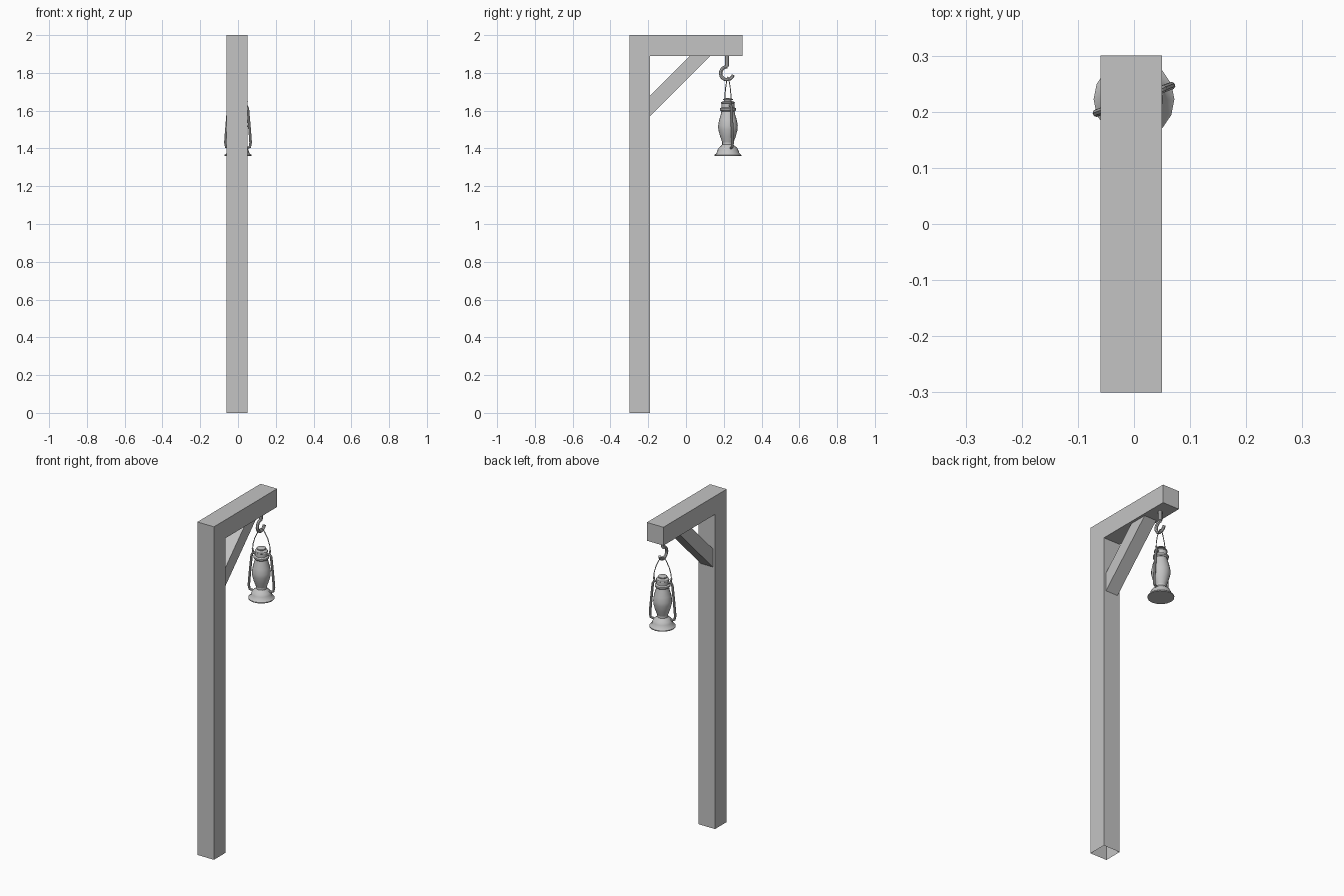
import bpy, bmesh, math
from mathutils import Vector

cube = bpy.data.objects.get("Cube")
if cube:
    bpy.data.objects.remove(cube, do_unlink=True)

grey = bpy.data.materials.new("plain_grey")
grey.use_nodes = True
grey.diffuse_color = (0.55, 0.55, 0.55, 1)
grey.node_tree.nodes["Principled BSDF"].inputs["Base Color"].default_value = (0.55, 0.55, 0.55, 1)

LANTERN = Vector((0, 0.222, 0))
TURN = math.radians(20)


def finish(name, bm, smooth=False):
    bmesh.ops.recalc_face_normals(bm, faces=bm.faces)
    mesh = bpy.data.meshes.new(name)
    bm.to_mesh(mesh)
    bm.free()
    mesh.materials.append(grey)
    ob = bpy.data.objects.new(name, mesh)
    bpy.context.collection.objects.link(ob)
    if smooth:
        bpy.ops.object.select_all(action='DESELECT')
        ob.select_set(True)
        bpy.context.view_layer.objects.active = ob
        bpy.ops.object.shade_smooth_by_angle(angle=math.radians(40))
    return ob


def slab(name, outline, x0, x1, open_bottom=False):
    """Extrude a (y, z) outline along x."""
    bm = bmesh.new()
    face = bm.faces.new([bm.verts.new((x0, y, z)) for y, z in outline])
    moved = bmesh.ops.extrude_face_region(bm, geom=[face], use_keep_orig=True)["geom"]
    verts = [v for v in moved if isinstance(v, bmesh.types.BMVert)]
    bmesh.ops.translate(bm, verts=verts, vec=(x1 - x0, 0, 0))
    bmesh.ops.recalc_face_normals(bm, faces=bm.faces)
    if open_bottom:
        low = [f for f in bm.faces if all(v.co.z < 0.001 for v in f.verts)]
        bmesh.ops.delete(bm, geom=low, context='FACES_ONLY')
    return finish(name, bm)


def lathe(name, profile, sides=16):
    """Turn a (radius, z) profile about the lantern axis and cap its ends."""
    bm = bmesh.new()
    rings = []
    for r, z in profile:
        angles = [2 * math.pi * i / sides for i in range(sides)]
        rings.append([bm.verts.new(LANTERN + Vector((r * math.cos(a), r * math.sin(a), z)))
                      for a in angles])
    for low, high in zip(rings, rings[1:]):
        for i in range(sides):
            j = (i + 1) % sides
            bm.faces.new((low[i], low[j], high[j], high[i]))
    bm.faces.new(rings[0])
    bm.faces.new(rings[-1])
    return finish(name, bm, True)


def tube(name, points, radius, sides=8):
    """Sweep a round section along a path."""
    bm = bmesh.new()
    pts = [Vector(p) for p in points]
    rings = []
    side = None
    for i, p in enumerate(pts):
        along = (pts[min(i + 1, len(pts) - 1)] - pts[max(i - 1, 0)]).normalized()
        if side is None:
            side = along.orthogonal()
        side = (side - along * side.dot(along)).normalized()
        other = along.cross(side)
        rings.append([bm.verts.new(p + radius * (side * math.cos(a) + other * math.sin(a)))
                      for a in (2 * math.pi * k / sides for k in range(sides))])
    for low, high in zip(rings, rings[1:]):
        for i in range(sides):
            j = (i + 1) % sides
            bm.faces.new((low[i], low[j], high[j], high[i]))
    bm.faces.new(rings[0])
    bm.faces.new(rings[-1])
    return finish(name, bm, True)


def frame_point(r, z):
    """Point in the turned plane of the lantern frame."""
    return LANTERN + Vector((r * math.cos(TURN), r * math.sin(TURN), z))


# Post and arm in one piece, hollow at the foot
slab("post_and_arm", [(-0.3, 0), (-0.19, 0), (-0.19, 1.89), (0.3, 1.89), (0.3, 2), (-0.3, 2)],
     -0.06, 0.05, open_bottom=True)

# Diagonal brace
slab("brace", [(-0.19, 1.57), (0.13, 1.89), (0.02, 1.89), (-0.19, 1.68)], -0.045, 0.035)

# Hook: short shank and an open curl
tube("hook_shank", [(0, 0.217, 1.89), (0, 0.217, 1.835)], 0.011)
curl = [(0, 0.217 + 0.034 * math.cos(math.radians(a)), 1.798 + 0.034 * math.sin(math.radians(a)))
        for a in range(85, 346, 20)]
tube("hook_curl", curl, 0.009)

# Lantern body
lathe("lantern_base", [(0.072, 1.36), (0.072, 1.365), (0.06, 1.376), (0.056, 1.39),
                       (0.05, 1.402), (0.037, 1.413), (0.03, 1.42), (0.03, 1.435)])
lathe("lantern_globe", [(0.03, 1.432), (0.042, 1.465), (0.051, 1.5), (0.052, 1.52),
                        (0.047, 1.55), (0.038, 1.58), (0.034, 1.6)])
lathe("lantern_collar", [(0.036, 1.596), (0.043, 1.603), (0.043, 1.612), (0.034, 1.617),
                         (0.034, 1.638), (0.037, 1.64), (0.035, 1.646), (0.02, 1.651)])
lathe("lantern_cap", [(0.018, 1.648), (0.018, 1.656), (0.027, 1.657), (0.025, 1.662), (0.008, 1.666)])

# Side tubes of the frame, one each side
for label, s in (("left", 1), ("right", -1)):
    path = [(0.03, 1.627), (0.048, 1.626), (0.055, 1.613), (0.061, 1.55), (0.068, 1.47),
            (0.071, 1.43), (0.067, 1.408), (0.045, 1.4)]
    tube(label + "_frame_tube", [frame_point(s * r, z) for r, z in path], 0.007)
    tube(label + "_bail_pivot", [frame_point(s * 0.046, 1.63), frame_point(s * 0.05, 1.652)], 0.005)

# Thin wire bail hung on the hook
half = [(0.05, 1.645), (0.047, 1.68), (0.036, 1.72), (0.02, 1.755), (0.009, 1.773)]
bail = half + [(0, 1.778)] + [(-r, z) for r, z in reversed(half)]
tube("bail", [frame_point(r, z) for r, z in bail], 0.0025, 6)
